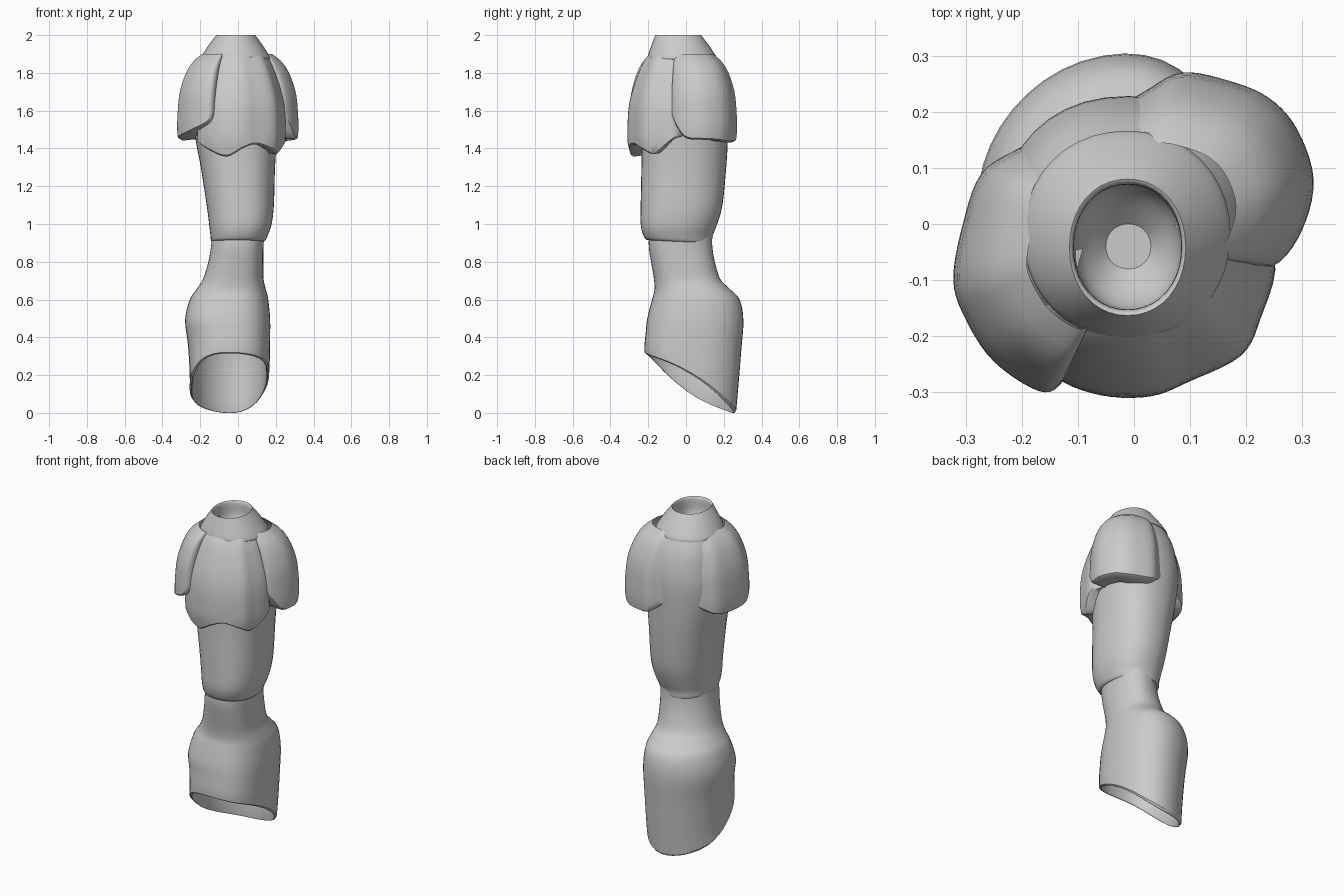
import bpy, math

AXIS = (-0.01, -0.03)  # centre line the plates taper towards


def smooth_path(pts, steps):
    """Catmull-Rom interpolation through tuples of any length."""
    out = []
    for i in range(len(pts) - 1):
        p0, p1 = pts[max(i - 1, 0)], pts[i]
        p2, p3 = pts[i + 1], pts[min(i + 2, len(pts) - 1)]
        for s in range(steps):
            t = s / steps
            out.append(tuple(0.5 * (2 * b + (c - a) * t + (2 * a - 5 * b + 4 * c - d) * t * t
                                    + (3 * b - a - 3 * c + d) * t ** 3)
                             for a, b, c, d in zip(p0, p1, p2, p3)))
    out.append(tuple(pts[-1]))
    return out


def make_object(name, verts, faces):
    mesh = bpy.data.meshes.new(name)
    mesh.from_pydata(verts, [], faces)
    obj = bpy.data.objects.new(name, mesh)
    bpy.context.collection.objects.link(obj)
    bpy.ops.object.select_all(action='DESELECT')
    obj.select_set(True)
    bpy.context.view_layer.objects.active = obj
    bpy.ops.object.mode_set(mode='EDIT')
    bpy.ops.mesh.select_all(action='SELECT')
    bpy.ops.mesh.normals_make_consistent(inside=False)
    bpy.ops.object.mode_set(mode='OBJECT')
    bpy.ops.object.shade_smooth_by_angle(angle=math.radians(40))
    return obj


def loft(name, rings, inner=(), front=2.3, back=2.3, skew=0.0, n=40, steps=4):
    """Rings are (z front, z back, x min, x max, y min, y max); inner rings form a lined, capped recess.
    front/back set how boxy each half is; skew swings the back half and any slanted rim sideways."""
    rows = list(reversed(smooth_path(inner, steps))) if inner else []
    rows += smooth_path(rings, steps)
    verts, faces = [], []
    for zf, zb, x0, x1, y0, y1 in rows:
        slant = min(abs(zf - zb) / 0.3, 1)
        for k in range(n):
            a = 2 * math.pi * k / n
            c, s = math.cos(a), math.sin(a)
            power = back if s > 0 else front
            u = math.copysign(abs(c) ** (2 / power), c)
            v = math.copysign(abs(s) ** (2 / power), s)
            swing = skew * u * (v + 1) / 2 * (y1 - y0) / 0.5
            verts.append(((x0 + x1) / 2 + u * (x1 - x0) / 2,
                          (y0 + y1) / 2 + v * (y1 - y0) / 2 + swing,
                          zf + (zb - zf) * (v + 1) / 2 + skew * slant * u * (1 - v * v)))
    for r in range(len(rows) - 1):
        for k in range(n):
            j = (k + 1) % n
            faces.append((r * n + k, r * n + j, (r + 1) * n + j, (r + 1) * n + k))
    if inner:
        faces.append(tuple(range(n)))
    return make_object(name, verts, faces)


def plate(name, outline, profile, rows=14):
    """Outline is (x, y, bottom z) seen from above; profile is (z, scale) from bottom to top."""
    line = smooth_path(outline, 5)
    prof = smooth_path(profile, 5)
    top = profile[-1][0]

    def scale(z):
        if z <= prof[0][0]:
            return prof[0][1]
        for (za, sa), (zb, sb) in zip(prof, prof[1:]):
            if z <= zb:
                return sa + (sb - sa) * (z - za) / (zb - za)
        return prof[-1][1]

    verts, faces, n = [], [], len(line)
    for r in range(-2, rows + 1):
        for x, y, zb in line:
            t = max(r, 0) / rows
            z = zb + (top - zb) * t
            k = scale(z)
            if r == -2:          # underside tucked into the body
                k *= 0.7
            elif r == -1:        # rounded lower lip
                k, z = k * 0.96, z - 0.008
            verts.append((AXIS[0] + (x - AXIS[0]) * k, AXIS[1] + (y - AXIS[1]) * k, z))
    for r in range(rows + 2):
        for i in range(n - 1):
            a = r * n + i
            faces.append((a, a + 1, a + n + 1, a + n))
    return make_object(name, verts, faces)


# Lower cuff with slanted open end
loft("lower_cuff", [
    (0.32, 0.01, -0.256, 0.165, -0.22, 0.262),
    (0.36, 0.12, -0.256, 0.168, -0.22, 0.272),
    (0.43, 0.32, -0.265, 0.17, -0.213, 0.288),
    (0.50, 0.49, -0.28, 0.17, -0.205, 0.30),
    (0.60, 0.60, -0.255, 0.16, -0.18, 0.28),
    (0.65, 0.66, -0.22, 0.147, -0.167, 0.225),
    (0.71, 0.71, -0.185, 0.135, -0.17, 0.178),
    (0.80, 0.80, -0.157, 0.134, -0.185, 0.15),
    (0.88, 0.88, -0.143, 0.135, -0.197, 0.137),
    (0.96, 0.96, -0.135, 0.14, -0.195, 0.135),
], inner=[
    (0.32, 0.01, -0.256, 0.165, -0.22, 0.262),
    (0.322, 0.022, -0.241, 0.15, -0.205, 0.248),
    (0.42, 0.30, -0.245, 0.15, -0.195, 0.265),
    (0.55, 0.55, -0.22, 0.13, -0.16, 0.24),
], front=2.6, back=2.1, skew=0.04)

# Main sleeve running up beneath the plates
loft("sleeve", [
    (0.92, 0.90, -0.11, 0.11, -0.16, 0.11),
    (0.915, 0.90, -0.14, 0.14, -0.205, 0.135),
    (0.94, 0.94, -0.146, 0.158, -0.226, 0.142),
    (1.00, 1.00, -0.153, 0.178, -0.24, 0.165),
    (1.10, 1.10, -0.166, 0.19, -0.24, 0.193),
    (1.30, 1.30, -0.197, 0.196, -0.236, 0.213),
    (1.45, 1.45, -0.225, 0.207, -0.235, 0.222),
    (1.60, 1.60, -0.24, 0.22, -0.238, 0.228),
    (1.70, 1.70, -0.232, 0.215, -0.235, 0.22),
    (1.80, 1.80, -0.215, 0.195, -0.215, 0.195),
    (1.89, 1.89, -0.18, 0.155, -0.18, 0.15),
], front=2.4, back=2.2)

# Tapered collar with a round recess in the top
loft("collar", [
    (1.87, 1.87, -0.18, 0.155, -0.18, 0.15),
    (1.88, 1.875, -0.197, 0.172, -0.203, 0.166),
    (1.94, 1.94, -0.16, 0.135, -0.185, 0.125),
    (2.00, 2.00, -0.115, 0.092, -0.163, 0.08),
], inner=[
    (2.00, 2.00, -0.115, 0.092, -0.163, 0.08),
    (1.985, 1.985, -0.108, 0.085, -0.153, 0.071),
    (1.90, 1.90, -0.10, 0.078, -0.145, 0.063),
    (1.83, 1.83, -0.05, 0.03, -0.08, 0.0),
], front=2.1, back=2.1)

# Front plate blending into the collar
plate("front_plate", [
    (-0.19, -0.06, 1.45), (-0.215, -0.19, 1.44), (-0.145, -0.27, 1.39),
    (-0.06, -0.305, 1.365), (0.03, -0.307, 1.41), (0.10, -0.28, 1.43),
    (0.19, -0.235, 1.40), (0.225, -0.17, 1.38), (0.25, -0.06, 1.46), (0.17, 0.03, 1.48),
], [(1.35, 0.93), (1.40, 0.97), (1.45, 1.0), (1.6, 0.985), (1.7, 0.915), (1.8, 0.79), (1.88, 0.65), (1.94, 0.45)])

# Two rounded side pads, flush with the sleeve at the back
PAD = [(1.44, 0.98), (1.5, 1.0), (1.6, 0.99), (1.7, 0.955), (1.8, 0.85), (1.86, 0.73), (1.9, 0.58)]
plate("left_pad", [
    (-0.11, -0.22, 1.62), (-0.13, -0.285, 1.59), (-0.17, -0.298, 1.54),
    (-0.25, -0.245, 1.50), (-0.30, -0.17, 1.475), (-0.322, -0.10, 1.46),
    (-0.305, 0.0, 1.45), (-0.272, 0.09, 1.46), (-0.205, 0.135, 1.49), (-0.13, 0.17, 1.53),
], PAD)
plate("right_pad", [
    (0.19, -0.06, 1.62), (0.25, -0.075, 1.58), (0.30, -0.01, 1.47),
    (0.32, 0.08, 1.455), (0.29, 0.17, 1.45), (0.24, 0.225, 1.44),
    (0.17, 0.255, 1.44), (0.085, 0.27, 1.45), (0.02, 0.237, 1.49), (-0.04, 0.20, 1.53),
], PAD)
